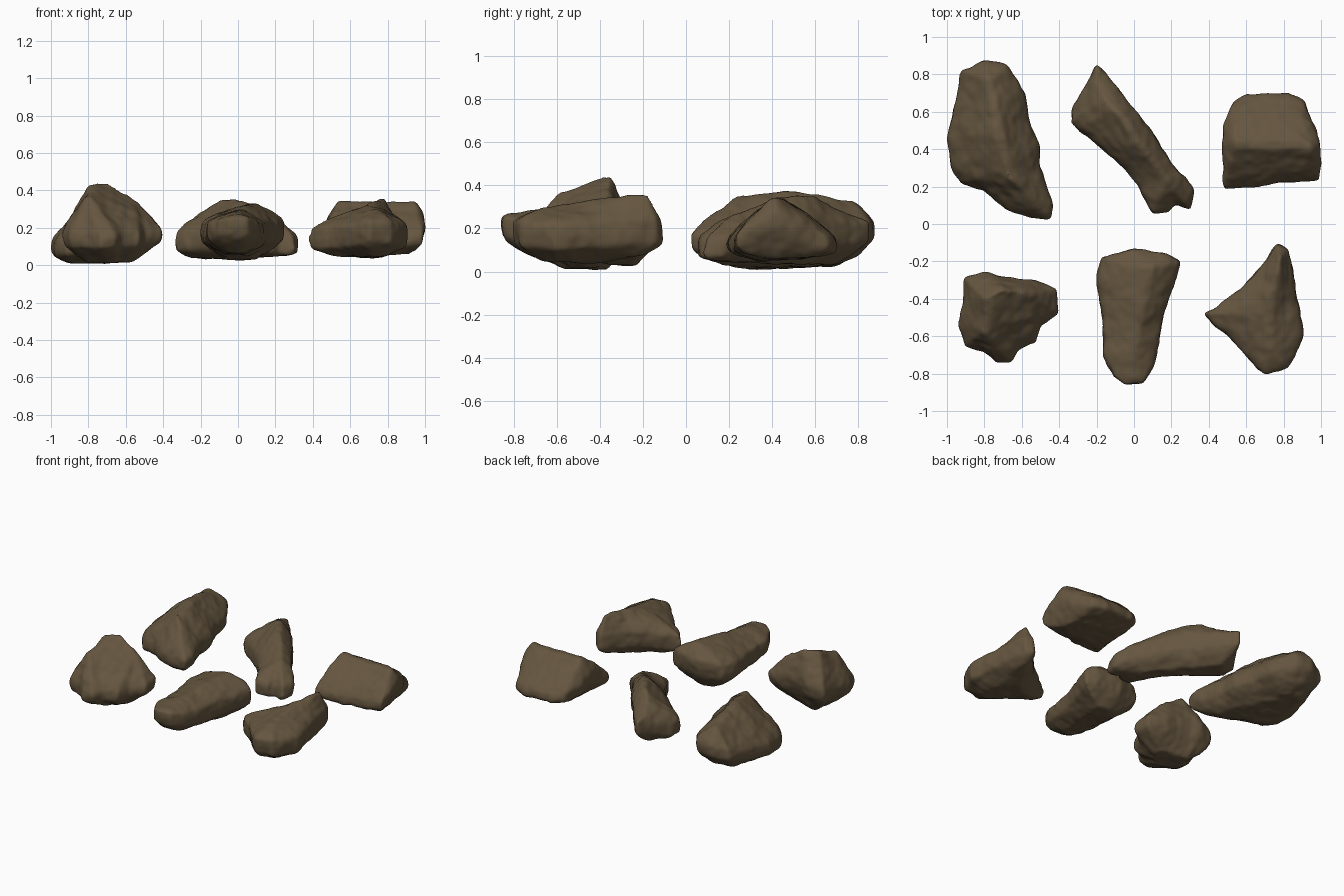
import bpy, bmesh, math
from mathutils import Vector, noise

mat = bpy.data.materials.new("earth_brown")
mat.diffuse_color = (0.13, 0.092, 0.05, 1)


def nearest(p, line):
    """Closest point to p (in plan) on a 3D polyline."""
    best = None
    for a, b in zip(line, line[1:]):
        a, b = Vector(a), Vector(b)
        d = (b - a).to_2d()
        t = max(0, min(1, (p.to_2d() - a.to_2d()).dot(d) / max(d.length_squared, 1e-9)))
        q = a.lerp(b, t)
        if best is None or (q - p).to_2d().length < (best - p).to_2d().length:
            best = q
    return best


def rock(name, outline, crest, keel, powers, walls, seed):
    """Widest outline with a short wall, tapered up to a crest and down to a keel."""
    rim = [Vector(p) for p in outline]

    def taper(line, steps, power, lift):
        rings = []
        for t in steps:
            ring = []
            for p in rim:
                q = nearest(p, line)
                v = p.lerp(q, t)
                z = p.z + lift
                v.z = z + (q.z - z) * (t / steps[-1]) ** power
                ring.append(v)
            rings.append(ring)
        return rings

    low = taper(keel, (0.03, 0.12, 0.3, 0.65), powers[1], -walls[1])
    high = taper(crest, (0.03, 0.12, 0.3, 0.6, 0.92), powers[0], walls[0])
    rings = low[::-1] + [rim] + high
    bm = bmesh.new()
    vs = [[bm.verts.new(v) for v in r] for r in rings]
    n = len(rim)
    for r, s in zip(vs, vs[1:]):
        for i in range(n):
            bm.faces.new((r[i], r[(i + 1) % n], s[(i + 1) % n], s[i]))
    bm.faces.new(vs[0][::-1])
    bm.faces.new(vs[-1])
    bmesh.ops.triangulate(bm, faces=bm.faces[:])
    me = bpy.data.meshes.new(name)
    bm.to_mesh(me)
    bm.free()
    ob = bpy.data.objects.new(name, me)
    bpy.context.collection.objects.link(ob)

    # even surface, slightly worn edges
    m = ob.modifiers.new("even", 'REMESH')
    m.mode = 'VOXEL'
    m.voxel_size = 0.012
    m = ob.modifiers.new("worn", 'SMOOTH')
    m.factor, m.iterations = 0.5, 5
    dg = bpy.context.evaluated_depsgraph_get()
    worn = bpy.data.meshes.new_from_object(ob.evaluated_get(dg))
    ob.modifiers.clear()
    ob.data = worn
    worn.name = name

    # broad lumps and small pits
    off = Vector((seed * 7.3, seed * 3.1, seed * 5.7))
    moves = []
    for v in worn.vertices:
        p = v.co + off
        d = 0.010 * noise.noise(p * 5) + 0.007 * noise.noise(p * 11)
        d += 0.004 * noise.noise(p * 22)
        moves.append(v.co + v.normal * (d + 0.003))
    for v, c in zip(worn.vertices, moves):
        v.co = c
        v.co.z = max(0, c.z)
    worn.materials.clear()
    worn.materials.append(mat)
    worn.polygons.foreach_set("material_index", [0] * len(worn.polygons))
    worn.polygons.foreach_set("use_smooth", [True] * len(worn.polygons))
    worn.update()


# peaked rock, front left
rock("peaked_rock",
     [(-.74, -.74, .13), (-.66, -.74, .14), (-.62, -.67, .15), (-.53, -.64, .14),
      (-.5, -.54, .15), (-.41, -.48, .16), (-.41, -.35, .17), (-.55, -.3, .2),
      (-.62, -.3, .22), (-.73, -.28, .24), (-.8, -.26, .22), (-.91, -.29, .18),
      (-.91, -.42, .18), (-.93, -.55, .15), (-.9, -.65, .14), (-.8, -.69, .13)],
     [(-.8, -.57, .36), (-.79, -.41, .42), (-.7, -.36, .45), (-.56, -.37, .34)],
     [(-.74, -.42, .01), (-.66, -.46, .02)], (.8, .8), (.02, .03), 1)

# tapered block, front middle
rock("tapered_block",
     [(-.05, -.86, .21), (.05, -.85, .21), (.1, -.77, .19), (.13, -.62, .17),
      (.17, -.45, .17), (.25, -.2, .18), (.18, -.16, .2), (0, -.13, .2),
      (-.05, -.15, .2), (-.17, -.18, .18), (-.2, -.28, .17), (-.17, -.5, .17),
      (-.16, -.7, .18), (-.11, -.82, .2)],
     [(-.01, -.72, .28), (.05, -.45, .31), (.09, -.24, .33)],
     [(-.02, -.62, .07), (.02, -.28, .03)], (.6, .65), (.04, .03), 2)

# kite-shaped rock, front right
rock("kite_rock",
     [(.62, -.73, .16), (.7, -.8, .18), (.82, -.77, .18), (.85, -.7, .17),
      (.9, -.6, .16), (.88, -.45, .17), (.86, -.35, .18), (.82, -.14, .19),
      (.77, -.11, .18), (.7, -.2, .19), (.58, -.34, .17), (.45, -.44, .15),
      (.38, -.48, .14), (.42, -.53, .14), (.52, -.62, .15)],
     [(.73, -.66, .29), (.73, -.42, .33), (.78, -.19, .36)],
     [(.72, -.6, .05), (.68, -.42, .04), (.77, -.24, .08)], (.7, .7), (.04, .045), 3)

# long slab, back left
rock("long_slab",
     [(-.55, .04, .13), (-.45, .03, .14), (-.44, .1, .16), (-.5, .3, .16),
      (-.5, .42, .16), (-.56, .55, .16), (-.58, .7, .18), (-.68, .85, .2),
      (-.8, .87, .2), (-.92, .82, .17), (-.96, .65, .12), (-1, .45, .09),
      (-.98, .3, .08), (-.92, .22, .09), (-.8, .18, .1), (-.68, .08, .12)],
     [(-.77, .76, .33), (-.71, .45, .37), (-.65, .25, .36), (-.55, .13, .26)],
     [(-.82, .62, .03), (-.85, .4, .01), (-.65, .25, .03)], (.7, .6), (.02, .02), 4)

# narrow leaning rock, back middle
rock("narrow_rock",
     [(.1, .05, .1), (.19, .06, .09), (.22, .1, .09), (.3, .08, .09),
      (.32, .17, .1), (.28, .25, .15), (.22, .3, .18), (.11, .47, .19),
      (-.01, .63, .19), (-.15, .81, .18), (-.2, .86, .19), (-.24, .77, .17),
      (-.33, .63, .12), (-.34, .54, .12), (-.29, .5, .12), (-.1, .35, .13),
      (.04, .19, .12)],
     [(-.2, .74, .27), (-.09, .6, .35), (.03, .44, .34), (.17, .25, .27)],
     [(-.18, .6, .04), (.0, .4, .04), (.15, .2, .05)], (.65, .55), (.035, .025), 5)

# wedge rock, back right
rock("wedge_rock",
     [(.48, .19, .13), (.56, .19, .12), (.8, .22, .12), (.99, .23, .14),
      (1, .32, .2), (.99, .42, .24), (.97, .5, .2), (.91, .66, .13),
      (.82, .7, .12), (.6, .7, .12), (.52, .65, .13), (.48, .52, .18),
      (.48, .42, .22), (.48, .3, .18)],
     [(.54, .42, .34), (.94, .42, .34)],
     [(.6, .42, .06), (.88, .42, .06)], (.8, .6), (.02, .02), 6)
